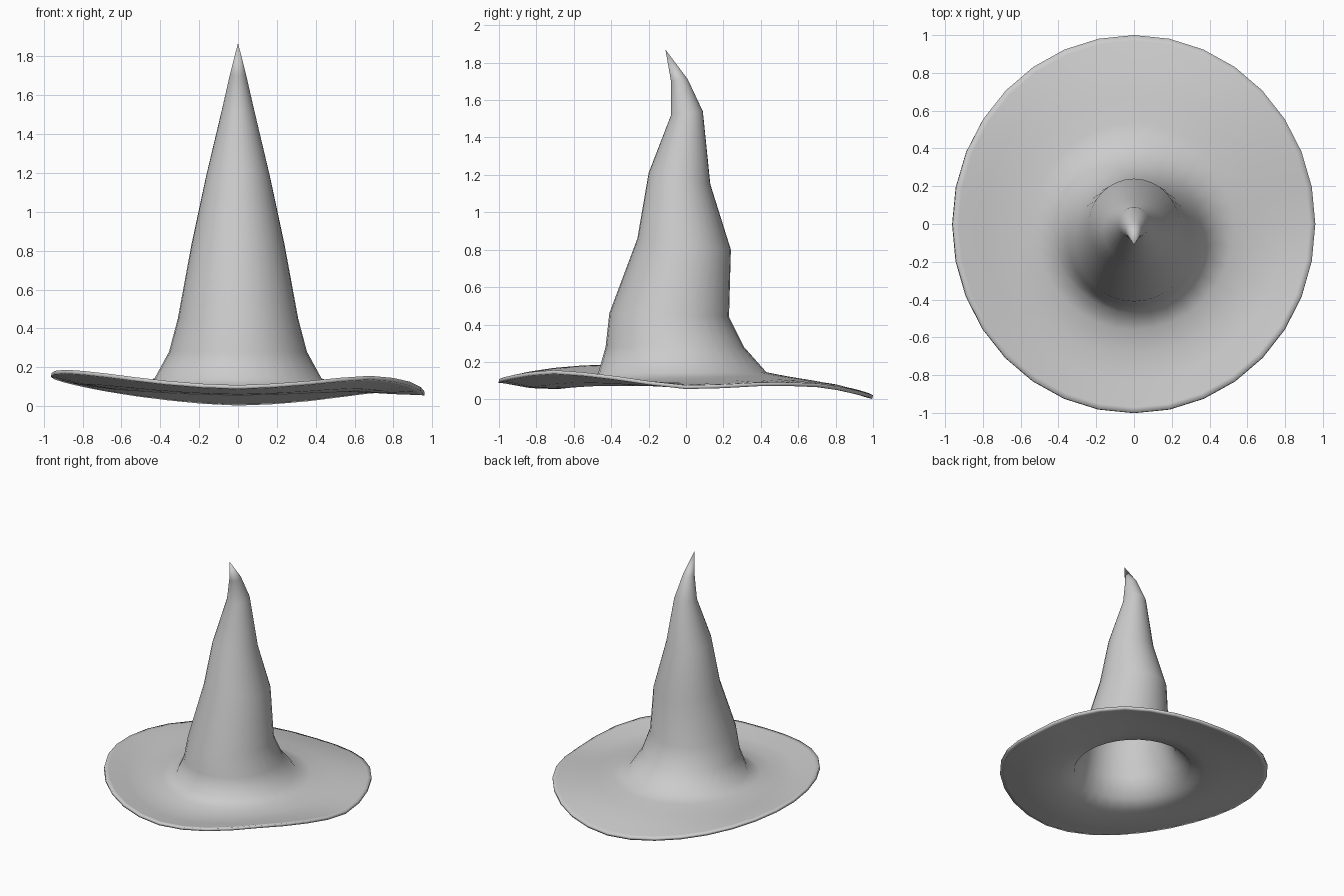
import bpy, bmesh
from math import sin, cos, pi, radians

if "Cube" in bpy.data.objects:
    bpy.data.objects.remove(bpy.data.objects["Cube"])

N = 32

# rim height every 22.5 degrees, starting at +x and going towards +y
RIM = [.075, .09, .085, .045, .022, .05, .095, .14,
       .17, .187, .168, .13, .108, .13, .156, .125]


def rim_z(i):
    a, b = RIM[(i // 2) % 16], RIM[(i // 2 + 1) % 16]
    if i % 2 == 0:
        return a
    p, q = RIM[(i // 2 - 1) % 16], RIM[(i // 2 + 2) % 16]
    return (9 * (a + b) - p - q) / 16


# brim rings: x radius, y radius, centre y, base height, front-back slope, share of rim wave
BRIM = [(.96, 1.0, 0, .1, 0, 1.0),
        (.93, .97, 0, .1, .002, .93),
        (.80, .83, 0, .094, .018, .5),
        (.66, .68, -.005, .095, .022, .2),
        (.53, .55, -.01, .112, .016, .06)]

# crown rings: x radius, front y, front z, back y, back z
CROWN = [(.43, -.47, .14, .43, .145),
         (.355, -.43, .28, .31, .28),
         (.31, -.41, .46, .23, .44),
         (.24, -.26, .86, .24, .80),
         (.165, -.20, 1.21, .13, 1.15),
         (.082, -.08, 1.52, .09, 1.54),
         (.042, -.08, 1.70, .01, 1.71)]

bm = bmesh.new()
rings = []

# wavy brim
for rx, ry, cy, base, slope, share in BRIM:
    ring = []
    for i in range(N):
        t = 2 * pi * i / N
        z = base + slope * sin(t) + share * (rim_z(i) - .1)
        ring.append(bm.verts.new((rx * cos(t), cy + ry * sin(t), z)))
    rings.append(ring)

# crumpled crown
for rx, fy, fz, by, bz in CROWN:
    ring = []
    for i in range(N):
        t = 2 * pi * i / N
        s = sin(t)
        ring.append(bm.verts.new((rx * cos(t),
                                  (fy + by) / 2 + (by - fy) / 2 * s,
                                  (fz + bz) / 2 + (bz - fz) / 2 * s)))
    rings.append(ring)

# skin between rings, closed by the bent tip
for a, b in zip(rings, rings[1:]):
    for i in range(N):
        j = (i + 1) % N
        bm.faces.new((a[i], a[j], b[j], b[i]))
tip = bm.verts.new((0, -.11, 1.87))
for i in range(N):
    bm.faces.new((rings[-1][i], rings[-1][(i + 1) % N], tip))

mesh = bpy.data.meshes.new("pointed_hat")
bm.to_mesh(mesh)
bm.free()
hat = bpy.data.objects.new("pointed_hat", mesh)
bpy.context.collection.objects.link(hat)

# cloth thickness, open underneath
shell = hat.modifiers.new("cloth", 'SOLIDIFY')
shell.thickness = .02
shell.offset = -1

bpy.context.view_layer.objects.active = hat
hat.select_set(True)
bpy.ops.object.shade_smooth_by_angle(angle=radians(60))
